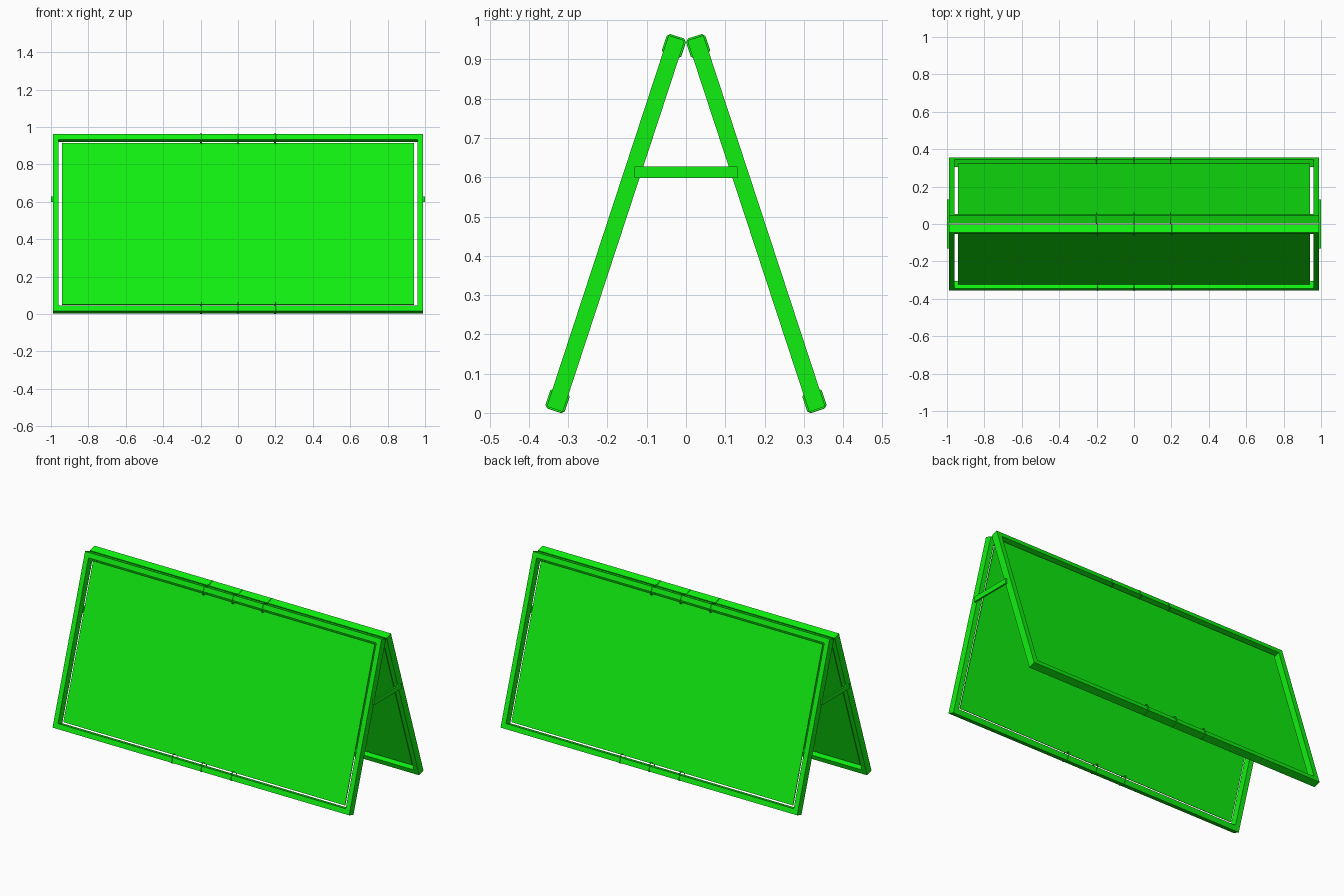
import bpy, bmesh, math
from mathutils import Matrix

if "Cube" in bpy.data.objects:
    bpy.data.objects.remove(bpy.data.objects["Cube"])

green = bpy.data.materials.new("green")
green.diffuse_color = (0.005, 0.87, 0.005, 1)
green.use_nodes = True
green.node_tree.nodes["Principled BSDF"].inputs["Base Color"].default_value = green.diffuse_color

TILT = math.atan2(0.31, 0.945)
W, H, BAR, DEPTH = 0.99, 0.995, 0.03, 0.043   # half width, height, bar width, bar depth


def finish(name, data, matrix):
    obj = bpy.data.objects.new(name, data)
    bpy.context.collection.objects.link(obj)
    data.materials.append(green)
    obj.matrix_world = matrix
    return obj


def box(name, centre, size, matrix=Matrix()):
    bm = bmesh.new()
    bmesh.ops.create_cube(bm, size=1, matrix=Matrix.Translation(centre) @ Matrix.Diagonal((*size, 1)))
    mesh = bpy.data.meshes.new(name)
    bm.to_mesh(mesh)
    bm.free()
    return finish(name, mesh, matrix)


def frame(name, matrix):
    # rectangular ring with mitred corners
    bm = bmesh.new()
    rings = []
    for inset, y in ((0, -1), (0, 1), (BAR, 1), (BAR, -1)):
        x, lo, hi = W - inset, inset, H - inset
        rings.append([bm.verts.new((px, y * DEPTH / 2, pz))
                      for px, pz in ((-x, lo), (x, lo), (x, hi), (-x, hi))])
    for i in range(4):
        a, b = rings[i], rings[(i + 1) % 4]
        for j in range(4):
            k = (j + 1) % 4
            bm.faces.new((a[j], a[k], b[k], b[j]))
    bmesh.ops.recalc_face_normals(bm, faces=bm.faces)
    mesh = bpy.data.meshes.new(name)
    bm.to_mesh(mesh)
    bm.free()
    return finish(name, mesh, matrix)


def tie(name, x, z, matrix):
    # thin loop wrapped round a bar and the edge of the board
    hy, hz, c = 0.0235, 0.0245, 0.006
    pts = [(-hy, -hz + c), (-hy, hz - c), (-hy + c, hz), (hy - c, hz),
           (hy, hz - c), (hy, -hz + c), (hy - c, -hz), (-hy + c, -hz)]
    cu = bpy.data.curves.new(name, 'CURVE')
    cu.dimensions = '3D'
    cu.bevel_depth = 0.003
    cu.bevel_resolution = 1
    sp = cu.splines.new('POLY')
    sp.points.add(len(pts) - 1)
    for p, (y, dz) in zip(sp.points, pts):
        p.co = (x, y, z + dz, 1)
    sp.use_cyclic_u = True
    return finish(name, cu, matrix)


# two leaning leaves, the back one turned half round
for side, turn in (("front", 0), ("back", math.pi)):
    m = (Matrix.Rotation(turn, 4, 'Z') @ Matrix.Translation((0, -0.334, 0.0095))
         @ Matrix.Rotation(-TILT, 4, 'X'))
    frame(side + "_frame", m)
    box(side + "_board", (0, 0, H / 2), (1.88, 0.005, 0.91), m)
    for i, x in enumerate((-0.195, 0, 0.2)):
        tie(f"{side}_top_tie_{i}", x, H - 0.0225, m)
        tie(f"{side}_bottom_tie_{i}", x, 0.0225, m)

# spreader bars across the outer sides
for side, s in (("left", -1), ("right", 1)):
    box(side + "_spreader", (s * 0.995, 0, 0.613), (0.01, 0.262, 0.03))
